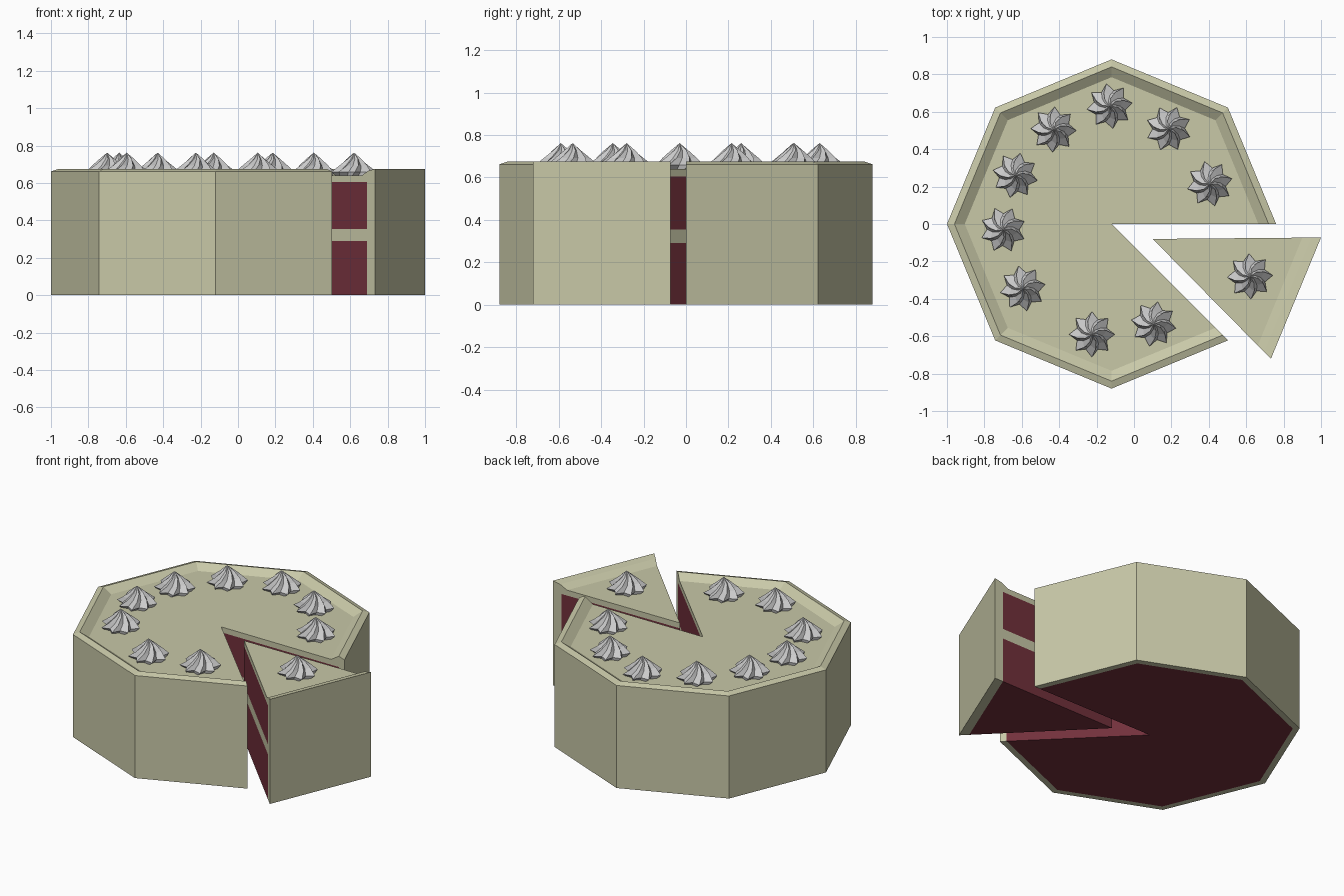
import bpy, bmesh
from math import cos, sin, pi, radians

if "Cube" in bpy.data.objects:
    bpy.data.objects.remove(bpy.data.objects["Cube"])


def material(name, color):
    m = bpy.data.materials.new(name)
    m.diffuse_color = (*color, 1)
    m.use_nodes = True
    m.node_tree.nodes["Principled BSDF"].inputs["Base Color"].default_value = m.diffuse_color
    return m


FROSTING = material("frosting", (0.58, 0.58, 0.39))
SPONGE = material("sponge", (0.17, 0.03, 0.045))


def finish(bm, name):
    mesh = bpy.data.meshes.new(name)
    bm.to_mesh(mesh)
    bm.free()
    obj = bpy.data.objects.new(name, mesh)
    bpy.context.collection.objects.link(obj)
    return obj


def cake_part(name, center, angles, rim):
    """Sweep the cake section around its axis and fill both cut faces with layers."""
    R = 0.84
    outline = [(0, 0), (R, 0)] + rim + [(0, 0.64)]
    inner = [(0, 0.605), (R, 0.605), (R, 0.355), (0, 0.355), (0, 0.29), (R, 0.29)]
    points = outline + inner
    n = len(outline)
    i = n  # first inner point
    bm = bmesh.new()
    columns = [[bm.verts.new((center[0] + r * cos(a), center[1] + r * sin(a), z))
                for r, z in points] for a in map(radians, angles)]
    # outer surface, the first strip is the sponge underside
    for c0, c1 in zip(columns, columns[1:]):
        for k in range(n - 1):
            f = bm.faces.new((c0[k], c0[k + 1], c1[k + 1], c1[k]))
            f.material_index = 1 if k == 0 else 0
    # layered cut faces
    for c in (columns[0], columns[-1]):
        bm.faces.new(c[1:])
        for ring in ((0, 1, i + 5, i + 4), (i + 3, i + 2, i + 1, i)):
            bm.faces.new([c[k] for k in ring]).material_index = 1
    bmesh.ops.remove_doubles(bm, verts=bm.verts, dist=1e-5)
    bmesh.ops.recalc_face_normals(bm, faces=bm.faces)
    obj = finish(bm, name)
    obj.data.materials.append(FROSTING)
    obj.data.materials.append(SPONGE)
    return obj


# cake with one eighth cut out, and the slice pulled away
cake_part("cake", (-0.12, 0), range(0, 316, 45),
          [(0.88, 0), (0.88, 0.662), (0.84, 0.675), (0.785, 0.64)])
cake_part("cake_slice", (0.10, -0.08), (-45.4, 0.5),
          [(0.90, 0), (0.90, 0.675), (0.85, 0.665), (0.80, 0.64)])


def cream_swirl(name, x, y, turn):
    """Eight-lobed twisted dollop."""
    levels = [(0.0, 0.098, 0.075, 0), (0.022, 0.122, 0.086, 8),
              (0.055, 0.082, 0.058, 22), (0.09, 0.042, 0.028, 38)]
    bm = bmesh.new()
    rings = []
    for z, tip, groove, twist in levels:
        rings.append([bm.verts.new(((groove if k % 2 else tip) * cos(k * pi / 8 + radians(twist)),
                                    (groove if k % 2 else tip) * sin(k * pi / 8 + radians(twist)), z))
                      for k in range(16)])
    for lo, hi in zip(rings, rings[1:]):
        for k in range(16):
            j = (k + 1) % 16
            bm.faces.new((lo[k], lo[j], hi[j], hi[k]))
    peak = bm.verts.new((0, 0, 0.125))
    for k in range(16):
        bm.faces.new((rings[-1][k], rings[-1][(k + 1) % 16], peak))
    obj = finish(bm, name)
    obj.location = (x, y, 0.637)
    obj.rotation_euler.z = turn


# cream swirls around the top
spots = [(-0.13, 0.63), (-0.43, 0.505), (-0.635, 0.26), (-0.70, -0.03), (-0.595, -0.345),
         (-0.225, -0.59), (0.105, -0.535), (0.185, 0.51), (0.405, 0.215), (0.62, -0.28)]
for k, (x, y) in enumerate(spots):
    cream_swirl(f"cream_swirl_{k + 1}", x, y, k * 0.6)
